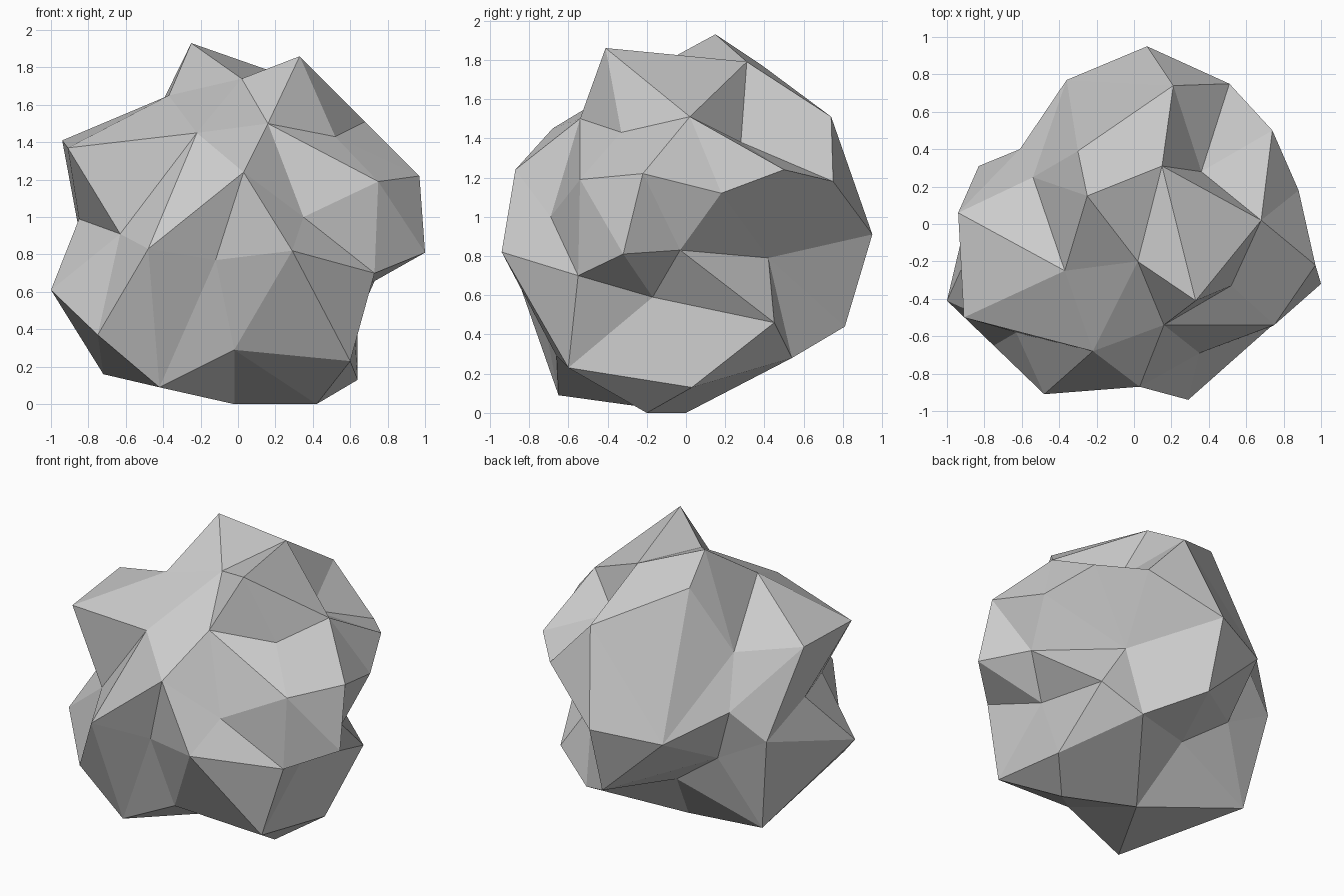
import bpy
import bmesh
from mathutils import Vector

# Remove the default object
default_object = bpy.data.objects.get("Cube")
if default_object is not None:
    bpy.data.objects.remove(default_object, do_unlink=True)


def make_material(name, colour):
    """Plain flat colour, visible in viewport and render."""
    material = bpy.data.materials.new(name)
    material.use_nodes = True
    material.diffuse_color = colour
    shader = material.node_tree.nodes["Principled BSDF"]
    shader.inputs["Base Color"].default_value = colour
    shader.inputs["Roughness"].default_value = 0.9
    return material


def wrap_corners(mesh, corners, centre):
    """Join corners into a closed skin: find the facets on a round ball,
    then push every ball point out or in to its real corner."""
    bm = bmesh.new()
    targets = {}
    for corner in corners:
        direction = (corner - centre).normalized()
        targets[bm.verts.new(direction)] = corner
    bmesh.ops.convex_hull(bm, input=list(bm.verts))
    for vert in bm.verts:
        vert.co = targets[vert]
    bmesh.ops.recalc_face_normals(bm, faces=list(bm.faces))
    for face in bm.faces:
        face.smooth = False
    bm.to_mesh(mesh)
    bm.free()


# Peaks and hollows of the boulder, in hundredths of a unit
CORNERS = [
    # crown
    (-25, 15, 193), (33, -41, 186), (15, 31, 179), (2, -20, 174),
    (-30, 39, 177), (-37, -25, 165), (68, 2, 151), (52, -33, 143),
    (16, -54, 150), (-22, -68, 145), (36, 28, 138),
    # upper flanks
    (-94, 6, 141), (-91, -50, 137), (3, -87, 124), (75, -54, 119),
    (97, -22, 122), (88, 18, 112), (74, 50, 124), (51, 75, 118),
    (21, 74, 151), (-54, 25, 134), (-61, 40, 100),
    # waist
    (35, -69, 100), (100, -32, 81), (73, -55, 70), (29, -94, 82),
    (-48, -91, 83), (-12, -78, 77), (-63, -58, 91), (-85, -8, 99),
    (-100, -41, 61), (-83, 31, 82), (-36, 77, 85), (7, 95, 91),
    (42, 42, 79), (81, -3, 83), (61, -17, 59), (-48, 34, 63),
    # foot
    (-75, -65, 37), (-2, -66, 29), (60, -60, 23), (64, 3, 13),
    (64, 45, 46), (7, 81, 44), (38, 54, 28), (-42, -65, 9),
    (-72, 20, 16), (-14, 30, 38), (-2, 0, 0), (42, -20, 0),
]

# Boulder
stone_grey = make_material("stone grey", (0.6, 0.6, 0.6, 1))
boulder_mesh = bpy.data.meshes.new("boulder")
wrap_corners(
    boulder_mesh,
    [Vector(corner) / 100 for corner in CORNERS],
    Vector((0, 0, 0.92)),
)
boulder_mesh.materials.append(stone_grey)
boulder = bpy.data.objects.new("boulder", boulder_mesh)
bpy.context.collection.objects.link(boulder)
